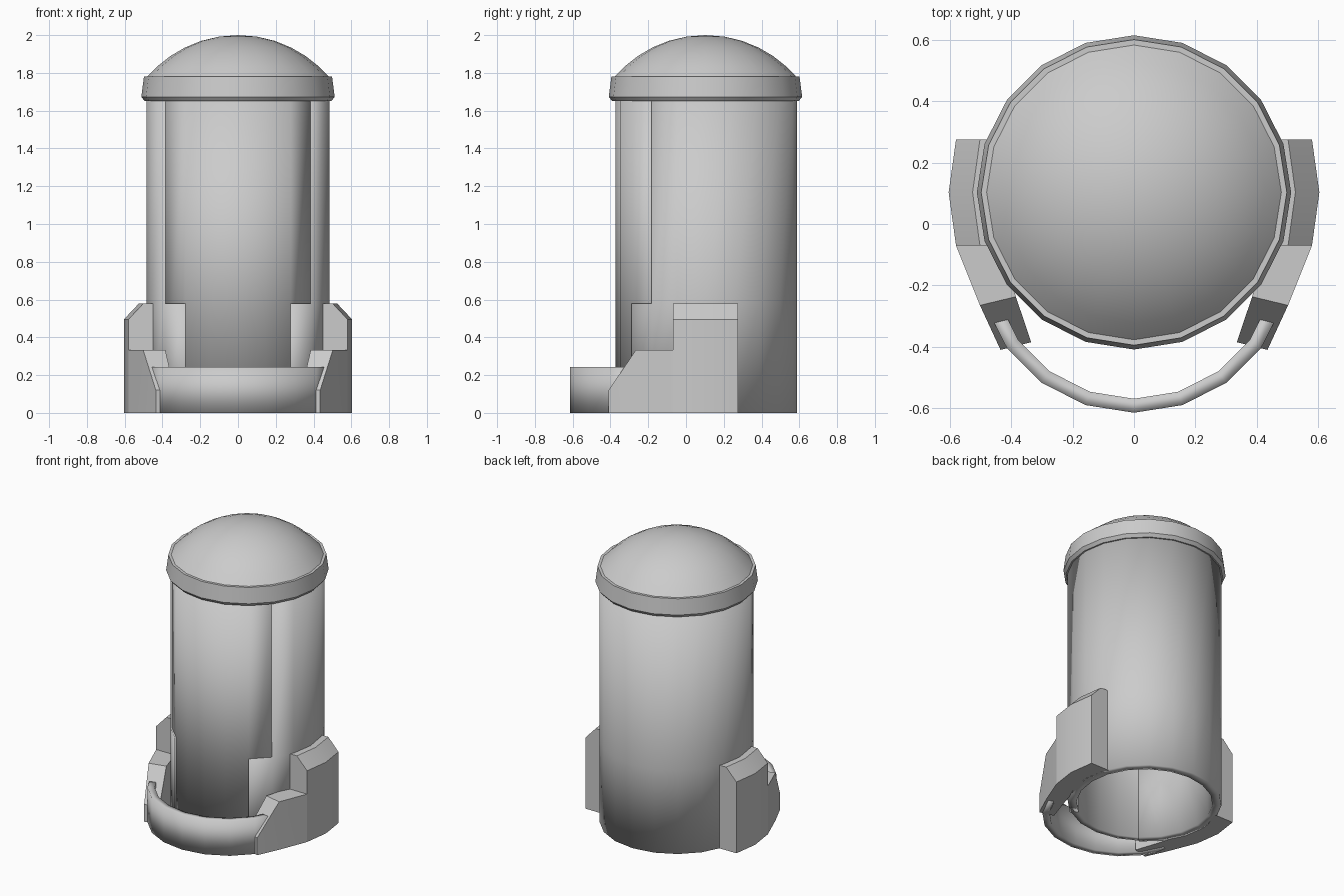
import bpy, bmesh
from math import sin, cos, radians, sqrt

if "Cube" in bpy.data.objects:
    bpy.data.objects.remove(bpy.data.objects["Cube"])

STEP = 18  # every round part is a 20-gon
CY = 0.103  # body axis, y


def finish(name, bm, angle=30, smooth=True):
    bmesh.ops.remove_doubles(bm, verts=bm.verts, dist=1e-5)
    me = bpy.data.meshes.new(name)
    bm.to_mesh(me)
    bm.free()
    ob = bpy.data.objects.new(name, me)
    bpy.context.collection.objects.link(ob)
    bpy.ops.object.select_all(action='DESELECT')
    bpy.context.view_layer.objects.active = ob
    ob.select_set(True)
    if smooth:
        bpy.ops.object.shade_smooth_by_angle(angle=radians(angle))
    return ob


def wall(name, cy, r, thick, areas):
    """Curved wall from (start angle, end angle, z0, z1) areas, thickened inward."""
    bm = bmesh.new()
    for a0, a1, z0, z1 in areas:
        for a in range(a0, a1, STEP):
            p = [(r * cos(radians(t)), cy + r * sin(radians(t))) for t in (a, a + STEP)]
            bm.faces.new([bm.verts.new((*p[i], z))
                          for i, z in ((0, z0), (1, z0), (1, z1), (0, z1))])
    ob = finish(name, bm)
    m = ob.modifiers.new("thickness", 'SOLIDIFY')
    m.thickness, m.offset, m.use_even_offset = thick, -1, True
    return ob


def lathe(name, cy, profile):
    """Spin (radius, z) points around the vertical axis."""
    bm = bmesh.new()
    vs = [bm.verts.new((r, cy, z)) for r, z in profile]
    es = [bm.edges.new(e) for e in zip(vs, vs[1:])]
    bmesh.ops.spin(bm, geom=vs + es, cent=(0, cy, 0), axis=(0, 0, 1),
                   angle=radians(360), steps=20, use_duplicate=False)
    bmesh.ops.remove_doubles(bm, verts=bm.verts, dist=1e-4)
    bmesh.ops.dissolve_degenerate(bm, edges=bm.edges, dist=1e-5)
    bmesh.ops.recalc_face_normals(bm, faces=bm.faces)
    return finish(name, bm)


def loft(name, sections):
    """Closed solid through matching cross-sections, mirrored to the other side."""
    bm = bmesh.new()
    rows = [[bm.verts.new(p) for p in s] for s in sections]
    n = len(rows[0])
    for a, b in zip(rows, rows[1:]):
        for i in range(n):
            j = (i + 1) % n
            bm.faces.new((a[i], a[j], b[j], b[i]))
    bm.faces.new(rows[0])
    bm.faces.new(rows[-1])
    bmesh.ops.recalc_face_normals(bm, faces=bm.faces)
    ob = finish(name, bm)
    m = ob.modifiers.new("mirror", 'MIRROR')
    m.use_mirror_merge = False
    return ob


# Back shell, wider around the base, and the slightly recessed front panel
wall("body_shell", CY, 0.485, 0.055, [(-54, 234, 0, 0.578), (-36, 216, 0.578, 1.66)])
wall("front_panel", CY, 0.475, 0.04, [(216, 324, 0, 1.66)])

# Domed lid with a flared rim
R = 0.634
dome = [(sqrt(max(R * R - (z - 2 + R) ** 2, 0)), z)
        for z in (1.78, 1.835, 1.89, 1.935, 1.97, 1.992)]
lathe("lid", CY, [(0, 1.652), (0.495, 1.652), (0.512, 1.673), (0.498, 1.78)]
      + dome + [(0, 2.0)])

# Low curved rail around the front step
wall("front_rail", -0.103, 0.512, 0.045, [(198, 342, 0, 0.242)])

# Side brackets: chamfered rear block, then a lower arm sloping to the front
loft("bracket_block", [[(xi, y, 0), (xo, y, 0), (xo, y, 0.495),
                        (xo - 0.078, y, 0.578), (xi, y, 0.578)]
                       for xi, xo, y in ((0.435, 0.58, 0.275), (0.455, 0.604, CY),
                                         (0.435, 0.58, -0.07))])
loft("bracket_arm", [[(*i, 0), (*o, 0), (*o, z), (*i, z)]
                     for i, o, z in (((0.435, -0.07), (0.58, -0.07), 0.333),
                                     ((0.385, -0.237), (0.502, -0.265), 0.333),
                                     ((0.335, -0.385), (0.435, -0.41), 0.12))])
